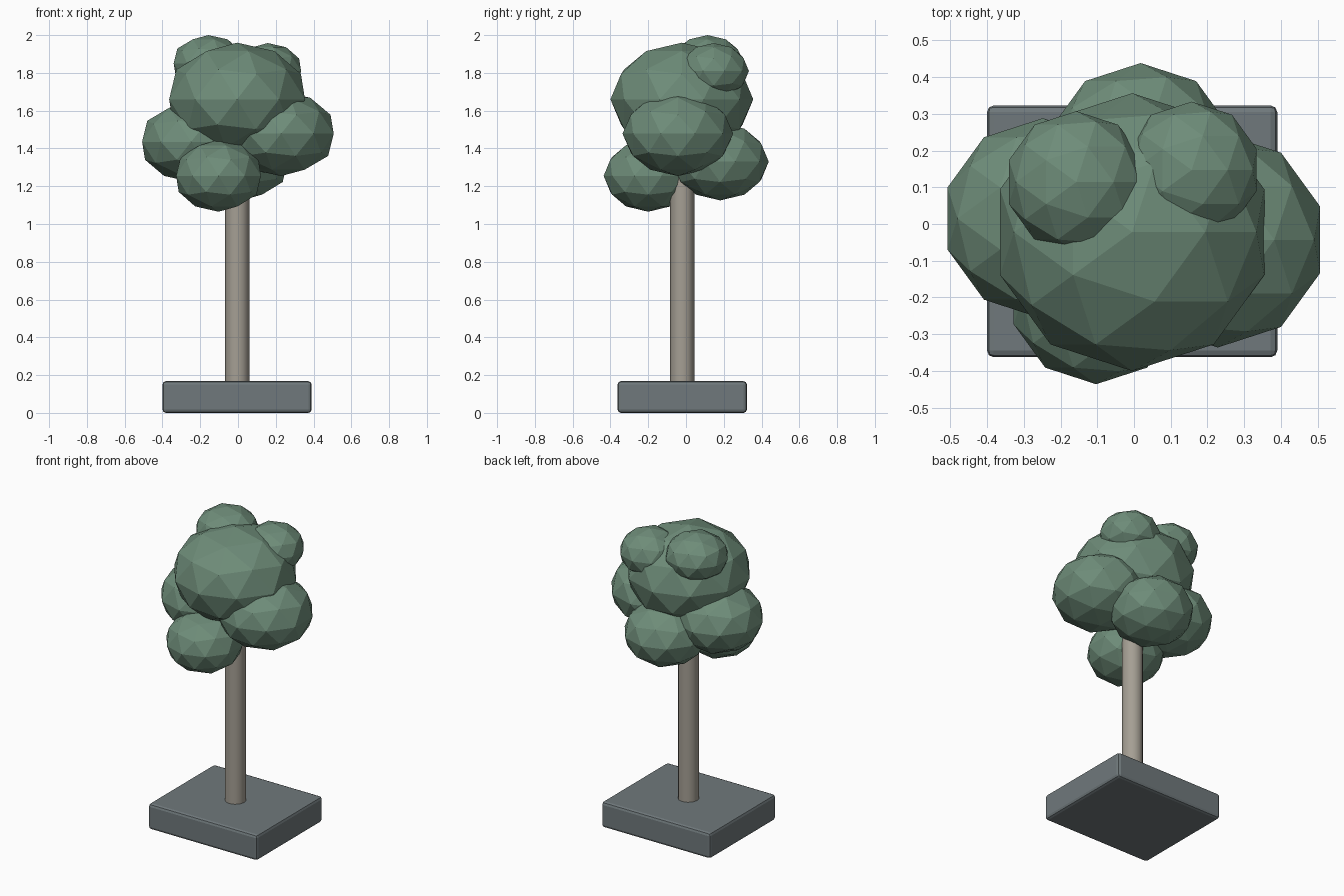
import bpy, math

if "Cube" in bpy.data.objects:
    bpy.data.objects.remove(bpy.data.objects["Cube"])

def mat(name, rgb):
    m = bpy.data.materials.new(name)
    m.diffuse_color = (*rgb, 1)
    m.use_nodes = True
    m.node_tree.nodes["Principled BSDF"].inputs["Base Color"].default_value = m.diffuse_color
    return m

leaf = mat("leaf green", (0.155, 0.262, 0.190))
bark = mat("bark grey", (0.376, 0.347, 0.296))
stone = mat("slate grey", (0.160, 0.190, 0.200))

def finish(name, m):
    o = bpy.context.object
    o.name = name
    o.data.materials.append(m)
    return o

# Base slab with softened edges
bpy.ops.mesh.primitive_cube_add(size=1, location=(-0.005, -0.02, 0.084))
base = finish("base", stone)
base.scale = (0.79, 0.685, 0.168)
bpy.ops.object.transform_apply(location=False, rotation=False, scale=True)
bev = base.modifiers.new("bevel", 'BEVEL')
bev.width = 0.018
bev.segments = 2

# Trunk
bpy.ops.mesh.primitive_cylinder_add(vertices=12, radius=0.064, depth=1.4,
                                    location=(-0.004, -0.02, 0.82))
finish("trunk", bark)
bpy.ops.object.shade_smooth_by_angle(angle=math.radians(35))

# Foliage clumps: name, centre, horizontal radius, vertical radius
clumps = [
    ("foliage_main", (-0.005, -0.022, 1.66), 0.378, 0.30),
    ("foliage_right", (0.228, -0.043, 1.478), 0.293, 0.224),
    ("foliage_left", (-0.248, 0.015, 1.435), 0.273, 0.212),
    ("foliage_front_low", (-0.103, -0.20, 1.255), 0.236, 0.19),
    ("foliage_back_low", (0.018, 0.181, 1.33), 0.257, 0.205),
    ("foliage_top_left", (-0.157, 0.114, 1.85), 0.193, 0.15),
    ("foliage_top_right", (0.157, 0.147, 1.81), 0.186, 0.148),
]
for name, loc, r, rz in clumps:
    bpy.ops.mesh.primitive_ico_sphere_add(subdivisions=2, radius=1, location=loc)
    finish(name, leaf).scale = (r, r, rz)
